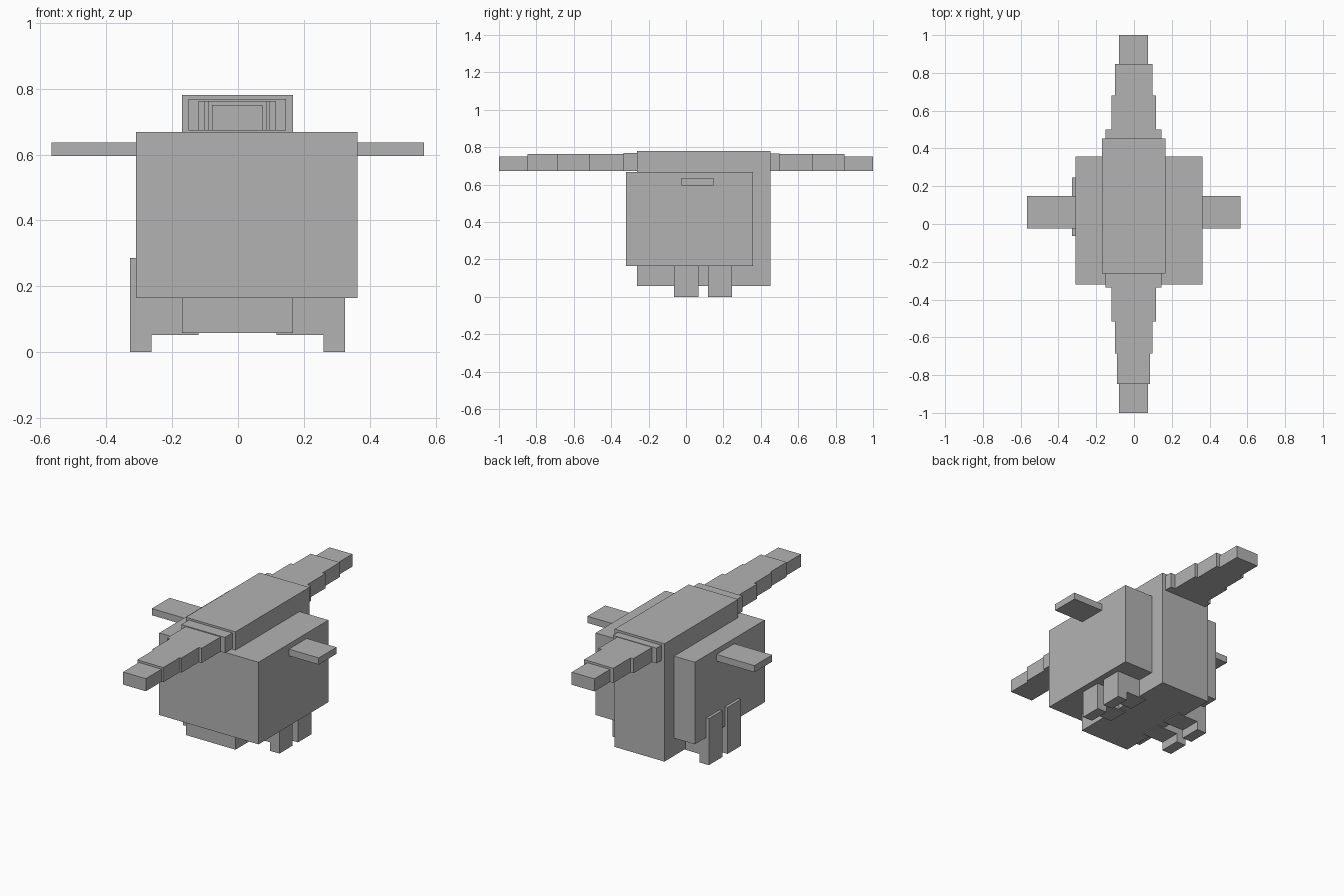
import bpy

grey = bpy.data.materials.new("plain_grey")
grey.diffuse_color = (0.45, 0.45, 0.45, 1)


def box(name, x, y, z):
    """Axis-aligned box from (min, max) pairs."""
    lo, hi = zip(x, y, z)
    bpy.ops.mesh.primitive_cube_add(size=1, location=[(a + b) / 2 for a, b in zip(lo, hi)])
    ob = bpy.context.object
    ob.name = name
    ob.scale = [b - a for a, b in zip(lo, hi)]
    bpy.ops.object.transform_apply(location=False, rotation=False, scale=True)
    ob.data.materials.append(grey)
    return ob


# Wide body and the tall narrow core running through it
box("body", (-0.31, 0.363), (-0.32, 0.357), (0.165, 0.668))
box("core", (-0.17, 0.167), (-0.263, 0.452), (0.058, 0.78))

# Side fins
box("left_fin", (-0.567, -0.31), (-0.025, 0.147), (0.595, 0.636))
box("right_fin", (0.363, 0.565), (-0.025, 0.147), (0.595, 0.636))

# Legs with short bars joining them to the core
for row, y in (("front", (-0.063, 0.066)), ("rear", (0.117, 0.247))):
    box(row + "_left_leg", (-0.328, -0.263), y, (0, 0.285))
    box(row + "_right_leg", (0.26, 0.325), y, (0, 0.285))
    box(row + "_left_leg_bar", (-0.263, -0.12), y, (0.052, 0.19))
    box(row + "_right_leg_bar", (0.117, 0.26), y, (0.052, 0.19))

# Tapering snout and tail: (start, end, half width, top)
snout = [(-0.335, -0.263, 0.148, 0.768), (-0.517, -0.335, 0.118, 0.763),
         (-0.686, -0.517, 0.099, 0.763), (-0.847, -0.686, 0.088, 0.763),
         (-1.0, -0.847, 0.077, 0.75)]
tail = [(0.452, 0.5, 0.148, 0.766), (0.5, 0.68, 0.118, 0.763),
        (0.68, 0.848, 0.099, 0.763), (0.848, 1.0, 0.077, 0.75)]
for part, segments in (("snout", snout), ("tail", tail)):
    for i, (y0, y1, w, top) in enumerate(segments, 1):
        box(f"{part}_segment_{i}", (-w - 0.002, w - 0.002), (y0, y1), (0.673, top))
